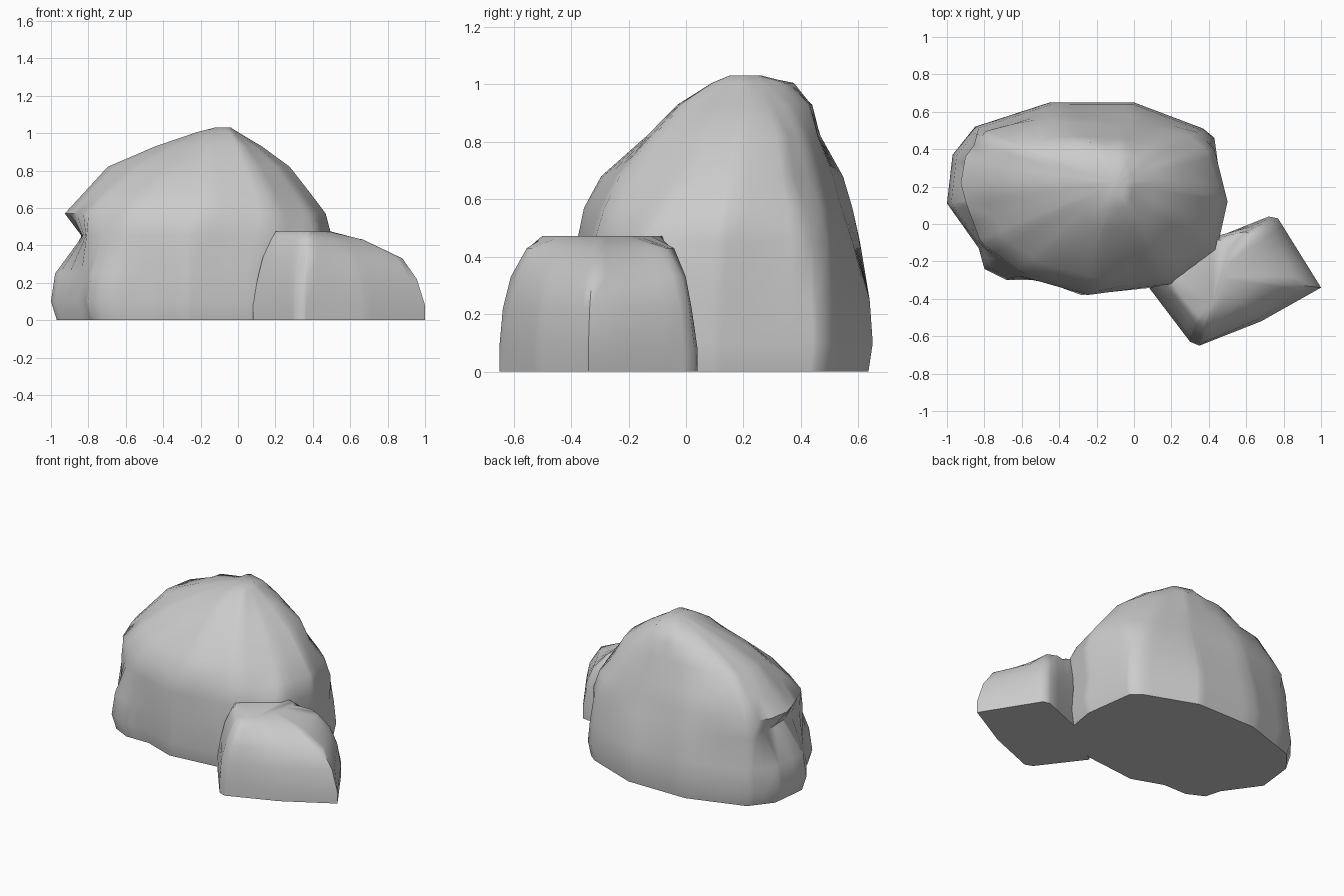
import bpy, bmesh
from math import pi, cos, sin, radians, atan2

if "Cube" in bpy.data.objects:
    bpy.data.objects.remove(bpy.data.objects["Cube"])


def ray_hit(poly, c, a):
    """Distance from c to the outline along angle a."""
    dx, dy = cos(a), sin(a)
    best = 0.01
    for (x1, y1), (x2, y2) in zip(poly, poly[1:] + poly[:1]):
        ex, ey = x2 - x1, y2 - y1
        det = ex * dy - ey * dx
        if abs(det) < 1e-9:
            continue
        px, py = x1 - c[0], y1 - c[1]
        t = (ex * py - ey * px) / det
        u = (dx * py - dy * px) / det
        if t > 0 and -1e-6 <= u <= 1 + 1e-6:
            best = max(best, t)
    return best


def scaled(poly, c, s):
    return [(c[0] + (x - c[0]) * s, c[1] + (y - c[1]) * s) for x, y in poly]


def ray_angles(sections, c, n):
    """Angles of the lower outline corners, filled up with even steps."""
    angles = []
    corners = [atan2(y - c[1], x - c[0]) % (2 * pi) for _, p in sections[:4] for x, y in p]
    for a in corners + [2 * pi * i / n for i in range(n)]:
        if all(abs((a - b + pi) % (2 * pi) - pi) > 0.03 for b in angles):
            angles.append(a)
    return sorted(angles)


def rock(name, centre, sections, n):
    """Loft a stone through horizontal outlines, resampled around a centre."""
    bm = bmesh.new()
    rings = []
    angles = ray_angles(sections, centre, n)
    n = len(angles)
    for z, poly in sections:
        ring = []
        for a in angles:
            r = ray_hit(poly, centre, a)
            ring.append(bm.verts.new((centre[0] + r * cos(a), centre[1] + r * sin(a), z)))
        rings.append(ring)
    for lo, hi in zip(rings, rings[1:]):
        for i in range(n):
            j = (i + 1) % n
            bm.faces.new((lo[i], lo[j], hi[j], hi[i]))
    bm.faces.new(rings[0][::-1])
    bm.faces.new(rings[-1])
    bmesh.ops.recalc_face_normals(bm, faces=bm.faces)
    mesh = bpy.data.meshes.new(name)
    bm.to_mesh(mesh)
    bm.free()
    ob = bpy.data.objects.new(name, mesh)
    bpy.context.collection.objects.link(ob)
    bpy.ops.object.select_all(action='DESELECT')
    ob.select_set(True)
    bpy.context.view_layer.objects.active = ob
    bpy.ops.object.shade_smooth_by_angle(angle=radians(60))
    return ob


# Large boulder: bulging foot, undercut on the left, leaning crown
c = (-0.1, 0.22)
foot = [(-1, .11), (-.83, -.13), (-.8, -.24), (-.68, -.3), (-.5, -.3), (-.28, -.38),
        (.1, -.34), (.43, -.2), (.48, .1), (.43, .46), (.37, .51), (0, .65), (-.45, .65),
        (-.85, .52), (-.97, .37)]
waist = [(-.83, .1), (-.81, -.12), (-.6, -.28), (-.25, -.38), (.2, -.32), (.44, -.15),
         (.5, .12), (.43, .4), (.34, .49), (0, .58), (-.4, .61), (-.84, .48)]
shoulder = [(-.93, .2), (-.82, -.1), (-.6, -.26), (-.2, -.36), (.2, -.28), (.41, -.08),
            (.47, .15), (.39, .39), (.28, .48), (0, .54), (-.4, .58), (-.78, .51), (-.9, .37)]
upper = [(-.83, .2), (-.7, -.07), (-.5, -.21), (-.15, -.3), (.15, -.23), (.33, -.02),
         (.39, .17), (.32, .34), (.2, .45), (0, .51), (-.4, .55), (-.76, .45)]
crown = [(-.7, .2), (-.56, .02), (-.38, -.08), (-.18, -.14), (.08, -.12), (.22, .02),
         (.28, .18), (.24, .34), (.12, .42), (-.05, .46), (-.4, .47), (-.66, .42)]
summit = [(-.44, .22), (-.36, .1), (-.16, -.03), (.02, -.02), (.1, .1), (.13, .24),
          (.06, .36), (-.06, .43), (-.3, .44), (-.42, .4)]
brow = [(-.22, .22), (-.15, .09), (-.03, .09), (0, .22), (-.04, .34), (-.18, .38)]
rock("large_boulder", c, [
    (0, scaled(foot, c, .965)), (.1, foot), (.25, scaled(foot, c, .975)),
    (.45, waist), (.57, shoulder), (.68, upper), (.82, crown), (.93, summit),
    (1.005, brow), (1.03, scaled(brow, (-.06, .19), .4))], 48)

# Small rock leaning on the front right
small_foot = [(.08, -.34), (.3, -.63), (.35, -.65), (.68, -.52), (1, -.34),
              (.77, .03), (.72, .04), (.42, -.08)]
small_mid = [(.1, -.33), (.3, -.61), (.36, -.64), (.66, -.51), (.965, -.33),
             (.76, .01), (.7, .02), (.42, -.08)]
small_upper = [(.13, -.33), (.31, -.57), (.37, -.61), (.62, -.49), (.88, -.33),
               (.73, -.02), (.68, 0), (.42, -.07)]
small_ledge = [(.17, -.33), (.33, -.53), (.39, -.56), (.53, -.45), (.67, -.31),
               (.66, -.07), (.59, -.04), (.42, -.08)]
small_top = [(.2, -.32), (.34, -.49), (.38, -.5), (.45, -.38), (.5, -.25),
             (.5, -.11), (.47, -.08), (.38, -.1)]
rock("small_rock", (.42, -.28), [
    (0, small_foot), (.08, small_foot), (.22, small_mid), (.33, small_upper),
    (.43, small_ledge), (.473, small_top)], 40)
